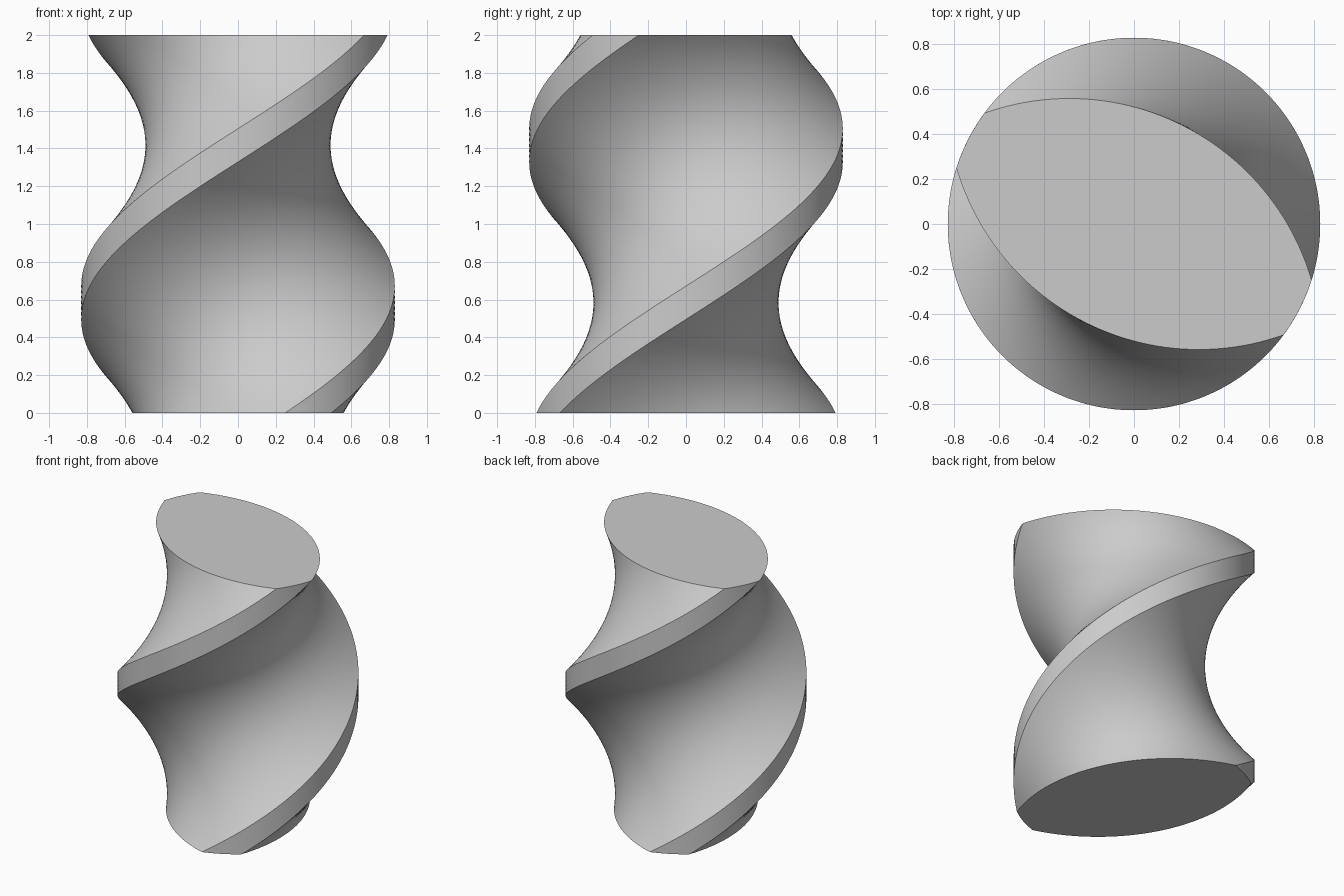
import bpy, bmesh
from math import sin, cos, asin, radians, hypot

cube = bpy.data.objects.get("Cube")
if cube:
    bpy.data.objects.remove(cube)

HEIGHT, RADIUS, HALF_WIDTH = 2.0, 0.83, 0.49
START, TWIST = radians(-63), radians(216)
END_HALF = radians(9.5)
LAYERS, SIDE_STEPS, END_STEPS = 128, 48, 6

# Half of the lens section: a rounded tip, then one broad bulging side
corner_x, corner_y = RADIUS * cos(END_HALF), RADIUS * sin(END_HALF)
sagitta = HALF_WIDTH - corner_y
side_radius = hypot(corner_x, sagitta) ** 2 / (2 * sagitta)
spread = asin(corner_x / side_radius)
half = []
for i in range(END_STEPS):
    a = END_HALF * (2 * i / END_STEPS - 1)
    half.append((RADIUS * cos(a), RADIUS * sin(a)))
for i in range(SIDE_STEPS):
    a = spread * (1 - 2 * i / SIDE_STEPS)
    half.append((side_radius * sin(a), side_radius * cos(a) + HALF_WIDTH - side_radius))
section = half + [(-x, -y) for x, y in half]
count = len(section)
corners = {0, END_STEPS, len(half), len(half) + END_STEPS}

# Stack the section while turning it steadily about z
bm = bmesh.new()
rings = []
for k in range(LAYERS + 1):
    t = k / LAYERS
    c, s = cos(START + TWIST * t), sin(START + TWIST * t)
    rings.append([bm.verts.new((x * c - y * s, x * s + y * c, HEIGHT * t)) for x, y in section])

# Walls, smooth except along the four helical ridges
for low, high in zip(rings, rings[1:]):
    for i in range(count):
        j = (i + 1) % count
        bm.faces.new((low[i], low[j], high[j], high[i])).smooth = True
    for i in corners:
        bm.edges.get((low[i], high[i])).smooth = False

# Flat end caps with crisp rims
for cap in (bm.faces.new(rings[0][::-1]), bm.faces.new(rings[-1])):
    for edge in cap.edges:
        edge.smooth = False

mesh = bpy.data.meshes.new("twisted_column")
bm.to_mesh(mesh)
bm.free()
column = bpy.data.objects.new("twisted_column", mesh)
bpy.context.collection.objects.link(column)

# Plain grey
grey = bpy.data.materials.new("light_grey")
grey.use_nodes = True
colour = (0.6, 0.6, 0.6, 1)
grey.diffuse_color = colour
grey.node_tree.nodes["Principled BSDF"].inputs["Base Color"].default_value = colour
mesh.materials.append(grey)
